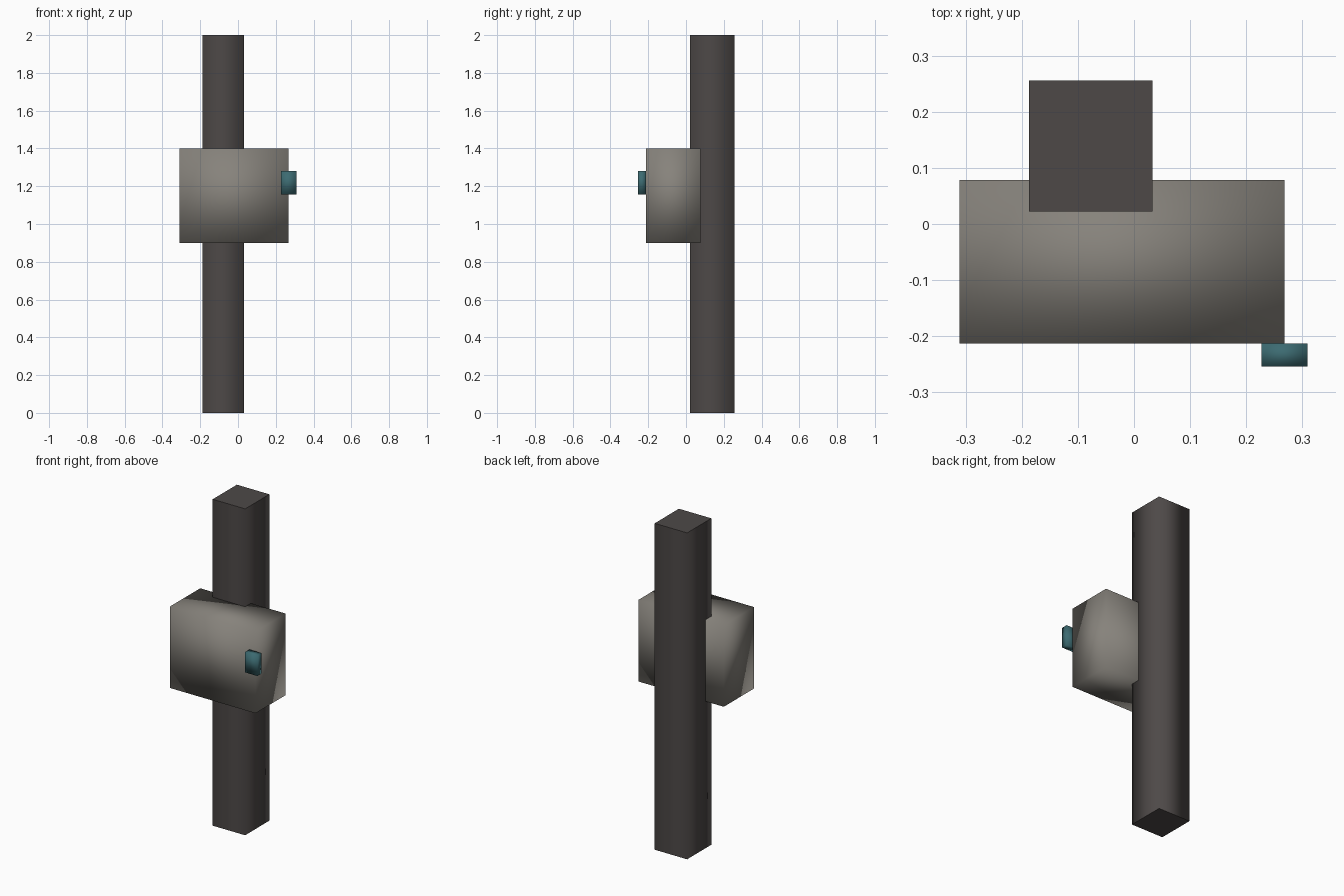
import bpy, bmesh
from mathutils import Vector

if "Cube" in bpy.data.objects:
    bpy.data.objects.remove(bpy.data.objects["Cube"])


def material(name, rgb):
    m = bpy.data.materials.new(name)
    m.diffuse_color = (*rgb, 1.0)
    m.use_nodes = True
    m.node_tree.nodes["Principled BSDF"].inputs["Base Color"].default_value = m.diffuse_color
    return m


def smooth_box(name, lo, hi, mat, sharp_caps=False):
    """Smooth-shaded box between two corners."""
    lo, hi = Vector(lo), Vector(hi)
    bm = bmesh.new()
    bmesh.ops.create_cube(bm, size=1.0)
    for v in bm.verts:
        v.co = (lo + hi) / 2 + v.co * (hi - lo)
    if sharp_caps:
        bm.normal_update()
        for f in [f for f in bm.faces if abs(f.normal.z) > 0.9]:
            for e in f.edges:
                e.smooth = False
            bmesh.ops.poke(bm, faces=[f])
    for f in bm.faces:
        f.smooth = True
    mesh = bpy.data.meshes.new(name)
    bm.to_mesh(mesh)
    bm.free()
    mesh.materials.append(mat)
    obj = bpy.data.objects.new(name, mesh)
    bpy.context.collection.objects.link(obj)
    return obj


# Upright square post
smooth_box("post", (-0.187, 0.022, 0.0), (0.033, 0.256, 2.0),
           material("dark_post", (0.075, 0.066, 0.064)), sharp_caps=True)

# Housing mounted on the front of the post
smooth_box("housing", (-0.311, -0.213, 0.9), (0.268, 0.078, 1.4),
           material("warm_grey", (0.24, 0.225, 0.2)))

# Small teal tab on the housing front
smooth_box("tab", (0.227, -0.254, 1.155), (0.309, -0.213, 1.28),
           material("teal", (0.045, 0.145, 0.165)))
